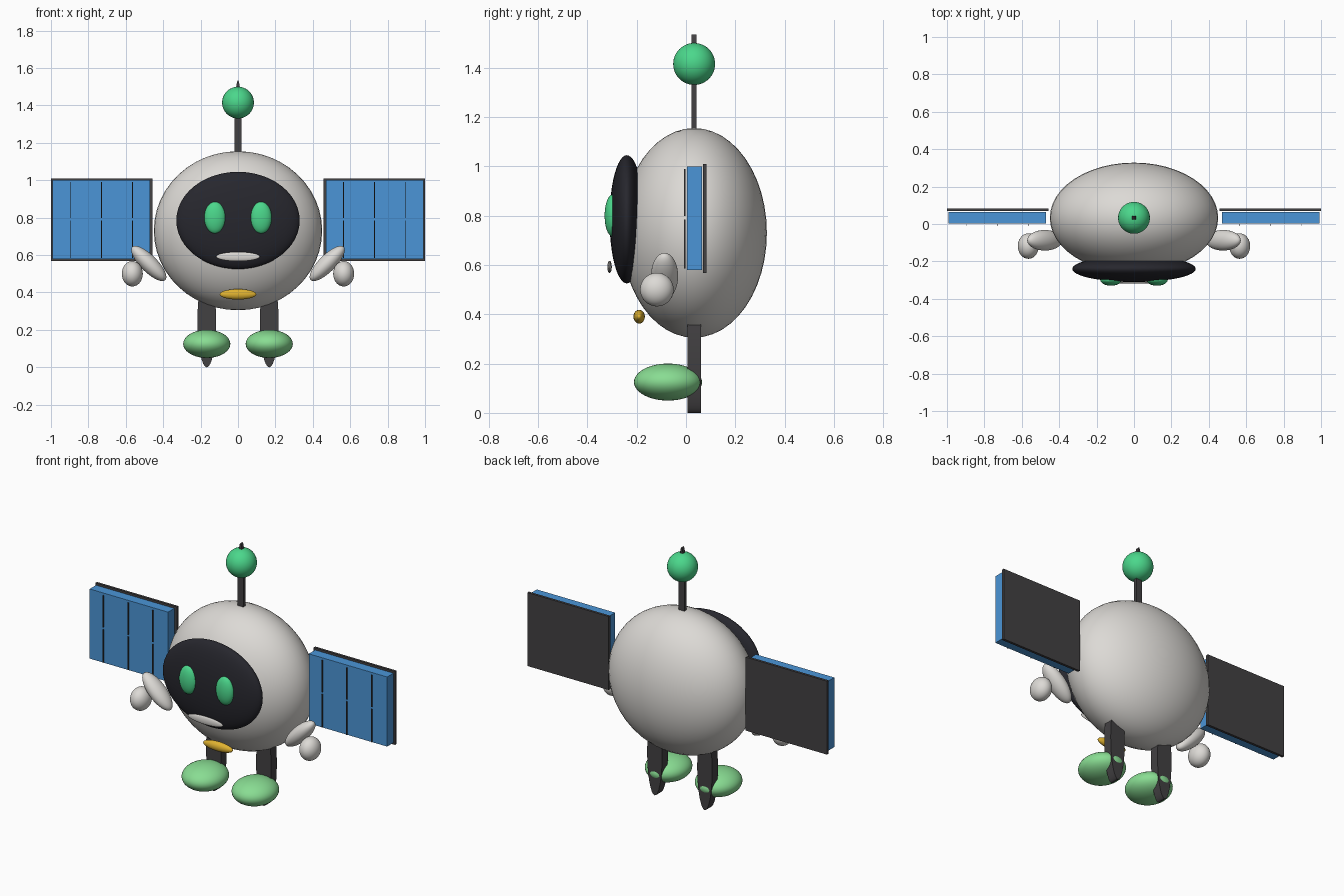
import bpy
from math import radians

cube = bpy.data.objects.get("Cube")
if cube:
    bpy.data.objects.remove(cube, do_unlink=True)


def material(name, r, g, b):
    m = bpy.data.materials.new(name)
    m.use_nodes = True
    m.diffuse_color = (r, g, b, 1)
    m.node_tree.nodes["Principled BSDF"].inputs["Base Color"].default_value = (r, g, b, 1)
    return m


SHELL = material("warm white shell", 0.72, 0.70, 0.67)
VISOR = material("black visor", 0.02, 0.02, 0.027)
GLOW = material("bright green", 0.07, 0.68, 0.26)
FOOT = material("soft green", 0.25, 0.72, 0.29)
GOLD = material("gold", 0.75, 0.45, 0.03)
METAL = material("dark metal", 0.055, 0.052, 0.055)
BLUE = material("panel blue", 0.07, 0.30, 0.68)


def finish(name, mat, smooth=True):
    ob = bpy.context.object
    ob.name = name
    ob.data.materials.append(mat)
    if smooth:
        bpy.ops.object.shade_smooth_by_angle(angle=radians(35))
    return ob


def ellipsoid(name, centre, radii, mat, tilt=0):
    bpy.ops.mesh.primitive_uv_sphere_add(segments=48, ring_count=24, location=centre,
                                         rotation=(0, tilt, 0))
    bpy.context.object.scale = radii
    return finish(name, mat)


def box(name, low, high, mat):
    bpy.ops.mesh.primitive_cube_add(size=1, location=[(a + b) / 2 for a, b in zip(low, high)])
    bpy.context.object.scale = [b - a for a, b in zip(low, high)]
    return finish(name, mat, smooth=False)


def oval_strut(name, centre, half_width, half_height, depth, mat):
    # flat strut: an oval outline in x and z, extruded along y
    bpy.ops.mesh.primitive_cylinder_add(vertices=32, radius=1, depth=depth, location=centre,
                                        rotation=(radians(90), 0, 0))
    bpy.context.object.scale = (half_width, half_height, 1)
    return finish(name, mat)


# Body, face and chest light
ellipsoid("body", (0, 0.033, 0.73), (0.45, 0.295, 0.425), SHELL)
ellipsoid("visor", (0, -0.24, 0.785), (0.33, 0.07, 0.26), VISOR)
ellipsoid("mouth", (0, -0.31, 0.592), (0.117, 0.009, 0.025), SHELL)
ellipsoid("chest_light", (0, -0.19, 0.39), (0.098, 0.023, 0.028), GOLD)

# Antenna
oval_strut("antenna_rod", (0, 0.033, 1.25), 0.02, 0.285, 0.02, METAL)
ellipsoid("antenna_ball", (0, 0.033, 1.415), (0.085, 0.085, 0.085), GLOW)

# Paired parts
for side, s in (("left", 1), ("right", -1)):
    ellipsoid(side + "_eye", (s * 0.123, -0.298, 0.80), (0.057, 0.032, 0.085), GLOW)
    ellipsoid(side + "_arm", (s * 0.477, -0.087, 0.555), (0.045, 0.055, 0.125), SHELL,
              tilt=s * radians(45))
    ellipsoid(side + "_hand", (s * 0.565, -0.118, 0.50), (0.056, 0.068, 0.068), SHELL)
    oval_strut(side + "_leg", (s * 0.167, 0.033, 0.25), 0.05, 0.25, 0.055, METAL)
    ellipsoid(side + "_foot", (s * 0.167, -0.073, 0.125), (0.126, 0.138, 0.075), FOOT)

    # Solar panel: backing plate, blue slab and thin dividing bars
    def span(name, inner, outer, y0, y1, z0, z1, mat):
        xs = sorted((s * inner, s * outer))
        box(side + name, (xs[0], y0, z0), (xs[1], y1, z1), mat)

    span("_panel_backing", 0.457, 1.0, 0.069, 0.084, 0.567, 1.01, METAL)
    span("_panel_cells", 0.47, 0.993, 0.004, 0.064, 0.58, 1.0, BLUE)
    for i, x in enumerate((0.565, 0.73, 0.897)):
        for part, z0, z1 in (("lower", 0.585, 0.785), ("upper", 0.798, 0.99)):
            span(f"_panel_bar_{part}_{i + 1}", x - 0.0025, x + 0.0025,
                 -0.008, -0.002, z0, z1, METAL)
